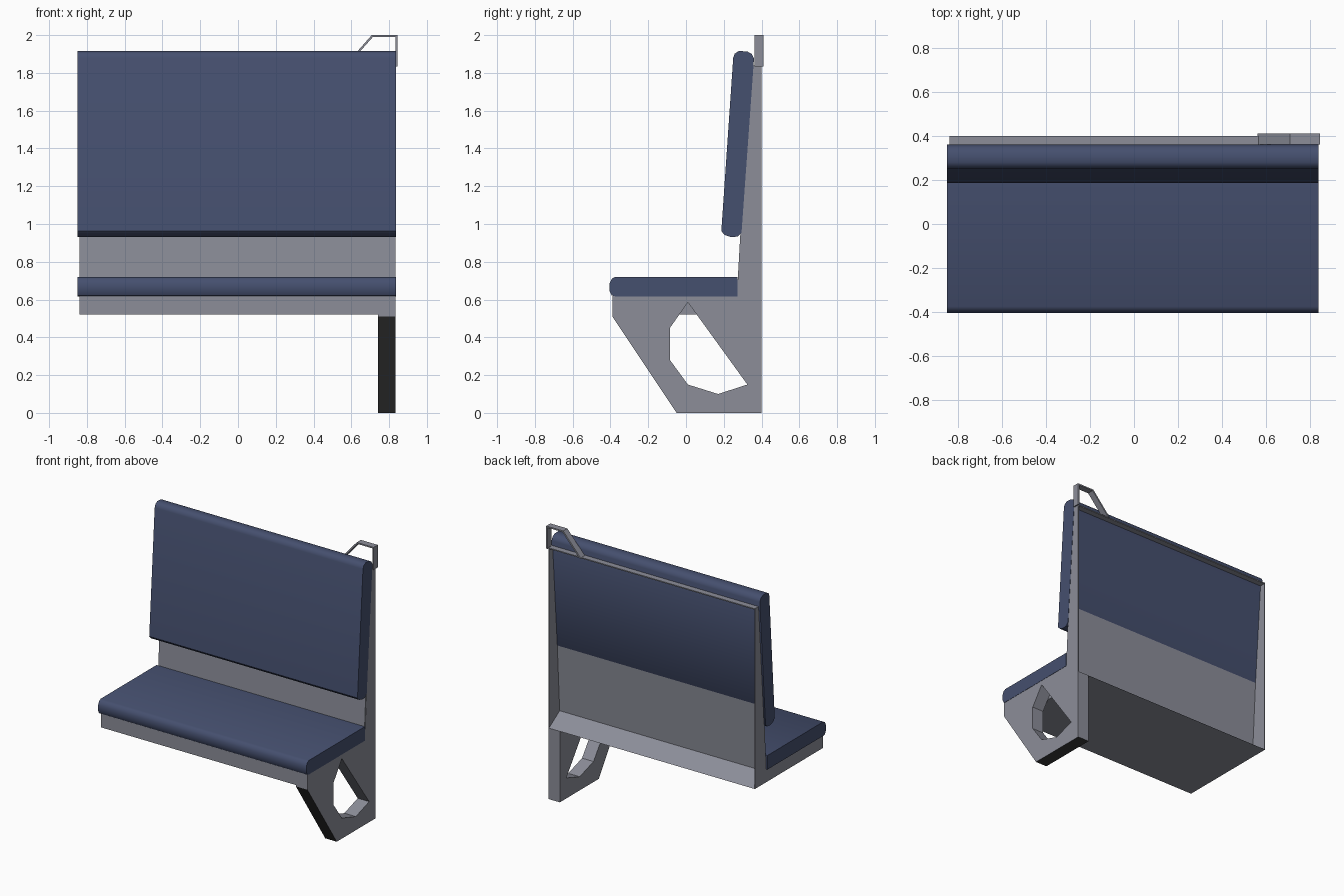
import bpy, bmesh, math

if "Cube" in bpy.data.objects:
    bpy.data.objects.remove(bpy.data.objects["Cube"])


def material(name, rgb):
    m = bpy.data.materials.new(name)
    m.diffuse_color = (*rgb, 1)
    m.use_nodes = True
    m.node_tree.nodes["Principled BSDF"].inputs["Base Color"].default_value = m.diffuse_color
    return m


BLUE = material("blue upholstery", (0.060, 0.079, 0.158))
GREY = material("grey metal", (0.262, 0.270, 0.318))
DARK = material("dark edge", (0.040, 0.040, 0.041))


def prism(name, pts, x0, x1, mats, hole=None, axis="x", smooth=False):
    """Extrude a profile (y,z) along x, or (x,z) along y, with an optional hole."""
    bm = bmesh.new()
    place = (lambda a, b: (x0, a, b)) if axis == "x" else (lambda a, b: (a, x0, b))
    edges = []
    for loop in (pts, hole):
        if loop:
            vs = [bm.verts.new(place(a, b)) for a, b in loop]
            if not hole:
                bm.faces.new(vs)
            else:
                edges += [bm.edges.new((vs[i - 1], vs[i])) for i in range(len(vs))]
    if hole:
        bmesh.ops.triangle_fill(bm, use_beauty=True, use_dissolve=False, edges=edges)
    ext = bmesh.ops.extrude_face_region(bm, geom=bm.faces[:])
    d = x1 - x0
    bmesh.ops.translate(bm, vec=(d, 0, 0) if axis == "x" else (0, d, 0),
                        verts=[g for g in ext["geom"] if isinstance(g, bmesh.types.BMVert)])
    bmesh.ops.recalc_face_normals(bm, faces=bm.faces[:])
    me = bpy.data.meshes.new(name)
    bm.to_mesh(me)
    bm.free()
    for m in mats:
        me.materials.append(m)
    ob = bpy.data.objects.new(name, me)
    bpy.context.collection.objects.link(ob)
    if smooth:
        bpy.ops.object.select_all(action="DESELECT")
        ob.select_set(True)
        bpy.context.view_layer.objects.active = ob
        bpy.ops.object.shade_smooth_by_angle(angle=math.radians(40))
    return ob


# Seat base with the slanted ledge behind the back panel
prism("seat_base", [(-.39, .52), (.40, .52), (.27, .604), (.275, .62), (-.39, .62)],
      -.838, .742, [GREY])

# Thin leaning back panel, recessed between the end plates
prism("back_panel", [(.268, .60), (.338, 1.84), (.346, 1.84), (.276, .60)],
      -.838, .833, [GREY])

# End plates on both sides and the cap across the top
plate = [(.27, .604), (.40, .52), (.40, 1.84), (.345, 1.84), (.275, .62)]
for side, a, b in (("left", -.838, -.833), ("right", .830, .835)):
    prism(side + "_end_plate", plate, a, b, [GREY])
prism("top_cap", [(.338, 1.832), (.40, 1.832), (.40, 1.84), (.338, 1.84)], -.838, .835, [GREY])

# Aisle leg with a cut-out; its front and bottom edges are dark
leg = prism("aisle_leg",
            [(-.39, .51), (-.05, 0), (.40, 0), (.40, .52), (.27, .604), (.275, .62), (-.39, .62)],
            .742, .835, [GREY, DARK],
            hole=[(.01, .585), (-.085, .45), (-.085, .28), (.01, .15), (.17, .10), (.325, .15)])
for p in leg.data.polygons:
    if p.normal.z < -.3 and (p.center.y < -.1 or p.center.z < .01):
        p.material_index = 1

# Seat cushion with a rounded front
prism("seat_cushion",
      [(.272, .617), (.272, .72), (-.375, .72), (-.393, .71), (-.405, .685),
       (-.405, .645), (-.393, .622), (-.375, .617)], -.85, .837, [BLUE], smooth=True)

# Leaning backrest cushion with rounded ends
prism("backrest_cushion",
      [(.187, .962), (.205, .942), (.24, .93), (.275, .934), (.294, .955),
       (.360, 1.875), (.348, 1.9), (.325, 1.913), (.28, 1.916), (.258, 1.902), (.250, 1.88)],
      -.85, .837, [BLUE], smooth=True)

# Flat-bar grab handle on the aisle corner
prism("grab_handle",
      [(.562, 1.835), (.708, 2.0), (.845, 2.0), (.845, 1.835), (.834, 1.835),
       (.834, 1.99), (.714, 1.99), (.577, 1.835)], .362, .41, [GREY], axis="y")
